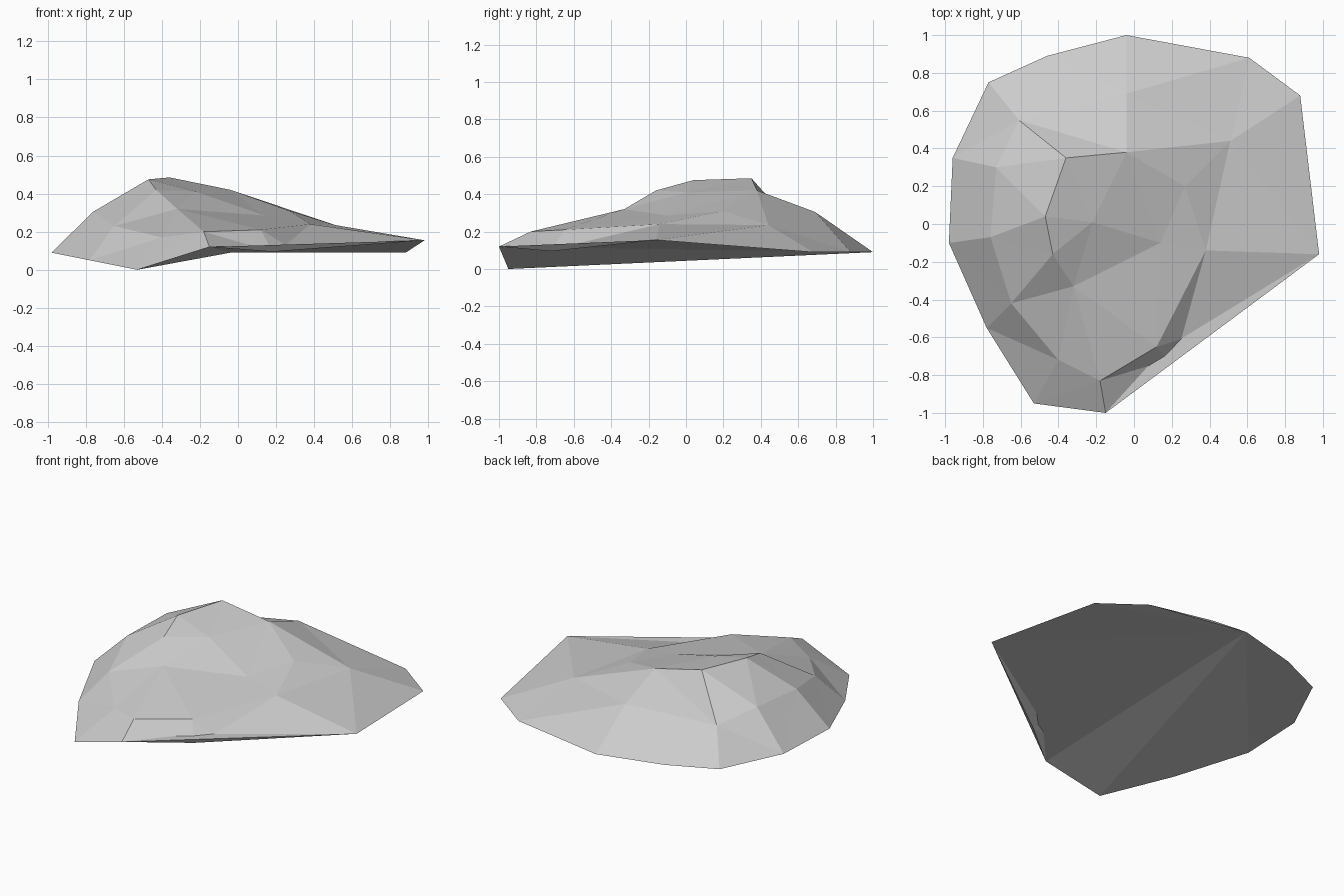
import bpy
import bmesh
from mathutils import Vector
from mathutils.geometry import delaunay_2d_cdt

cube = bpy.data.objects.get("Cube")
if cube:
    bpy.data.objects.remove(cube, do_unlink=True)

# Lower outline of the boulder, counter-clockwise
rim = {
    "back": (-0.04, 1.0, 0.09), "back_mid": (-0.46, 0.89, 0.09),
    "back_right": (-0.77, 0.75, 0.09), "right_back": (-0.96, 0.35, 0.09),
    "right": (-0.98, -0.1, 0.09), "right_front": (-0.78, -0.55, 0.05),
    "foot": (-0.53, -0.95, 0.0), "tip": (-0.15, -1.0, 0.12),
    "left": (0.98, -0.16, 0.155), "left_back": (0.88, 0.68, 0.09),
    "back_left": (0.61, 0.88, 0.09),
}

# Corners of the facets on the upper side
top = {
    "hollow": (-0.61, 0.55, 0.26), "peak": (-0.36, 0.35, 0.485),
    "saddle": (-0.04, 0.38, 0.42), "back_knee": (-0.04, 0.69, 0.305),
    "left_knee": (0.51, 0.44, 0.235), "slope": (0.27, 0.2, 0.31),
    "shelf": (0.14, -0.1, 0.285), "crown": (-0.22, 0.01, 0.41),
    "shoulder": (-0.47, 0.04, 0.475), "cheek": (-0.73, 0.3, 0.32),
    "flank": (-0.76, -0.07, 0.305), "low_flank": (-0.65, -0.42, 0.23),
    "brow": (-0.43, -0.16, 0.42), "chest": (-0.32, -0.33, 0.32),
    "side": (0.38, -0.14, 0.24), "notch_side": (0.25, -0.61, 0.13),
    "notch_top": (0.12, -0.65, 0.21), "lip": (-0.18, -0.83, 0.2),
    "notch": (0.18, -0.72, 0.095), "toe": (-0.4, -0.72, 0.17),
}

# Ridge lines that must stay as edges
ridges = [
    ("hollow", "peak", "saddle", "hollow", "back_right"),
    ("peak", "shoulder", "flank", "right"),
    ("peak", "crown", "shoulder", "brow", "chest"),
    ("crown", "shelf", "chest", "crown"),
    ("saddle", "back_knee", "back"),
    ("back_knee", "left_knee", "slope", "saddle"),
    ("slope", "shelf", "side", "left_knee", "left_back"),
    ("left_knee", "back_left"),
    ("hollow", "cheek", "flank", "low_flank", "brow"),
    ("cheek", "right_back"),
    ("chest", "lip", "notch_top", "notch", "tip", "lip"),
    ("chest", "notch_top", "side", "notch_side", "notch", "left"),
    ("left", "notch_side", "notch_top"),
    ("side", "left"),
    ("chest", "toe", "foot"),
    ("low_flank", "right_front"),
]

points = {**rim, **top}
names = list(points)
edges = [(i, (i + 1) % len(rim)) for i in range(len(rim))]
for chain in ridges:
    edges += [(names.index(a), names.index(b)) for a, b in zip(chain, chain[1:])]

# Facet the upper side, then close the underside with a fan
flat = [Vector(points[n][:2]) for n in names]
result = delaunay_2d_cdt(flat, edges, [], 0, 0.0001)
source, facets = result[3], result[2]
bm = bmesh.new()
verts = [bm.verts.new(points[n]) for n in names]
for facet in facets:
    bm.faces.new([verts[source[i][0]] for i in facet])
for i in range(1, len(rim) - 1):
    bm.faces.new((verts[0], verts[i + 1], verts[i]))
bmesh.ops.recalc_face_normals(bm, faces=bm.faces[:])

mesh = bpy.data.meshes.new("boulder")
bm.to_mesh(mesh)
bm.free()
boulder = bpy.data.objects.new("boulder", mesh)
bpy.context.collection.objects.link(boulder)

# Plain stone colour
stone = bpy.data.materials.new("stone_grey")
stone.use_nodes = True
colour = (0.6, 0.6, 0.6, 1.0)
stone.diffuse_color = colour
stone.node_tree.nodes["Principled BSDF"].inputs["Base Color"].default_value = colour
mesh.materials.append(stone)
